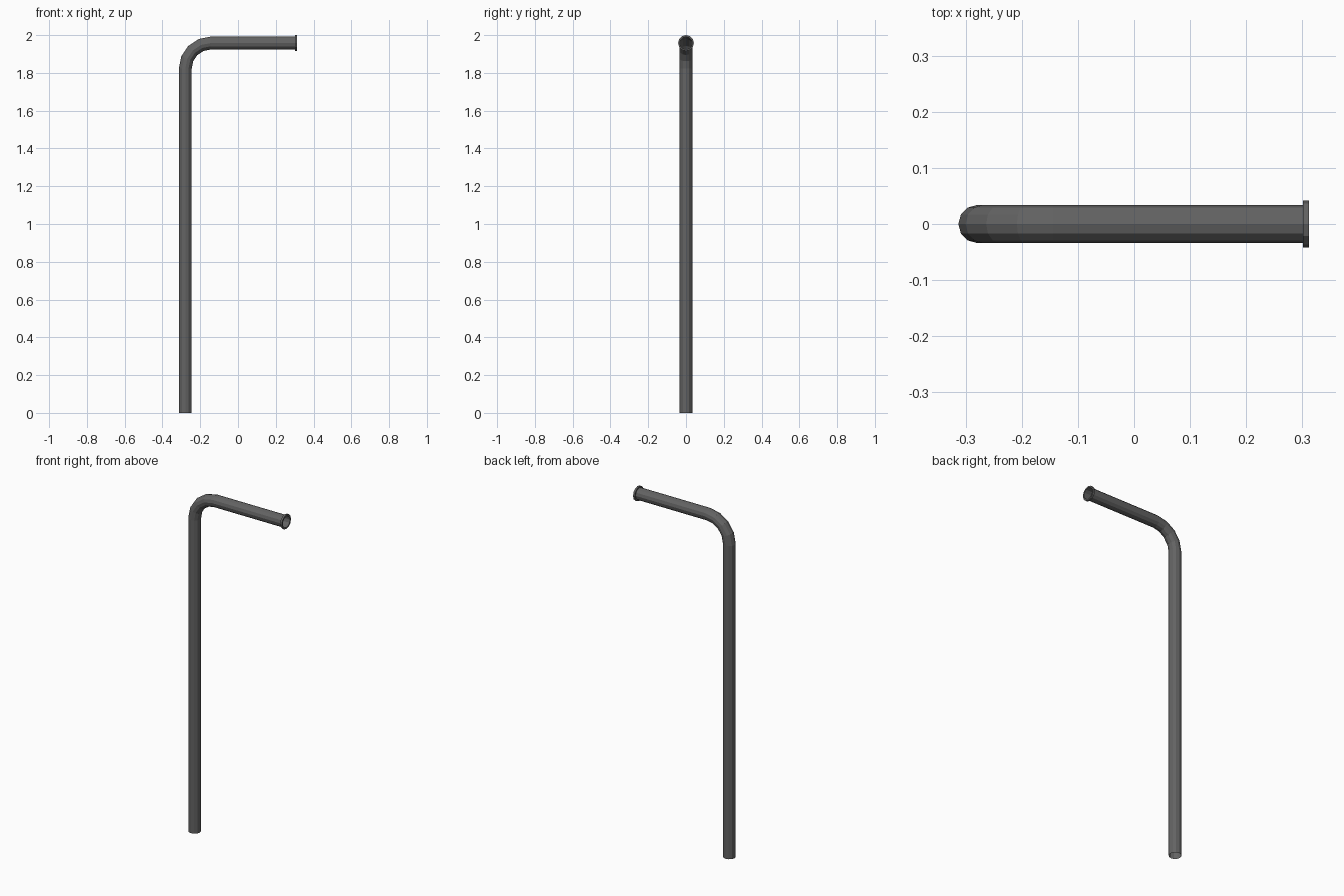
import bpy, bmesh, math
from mathutils import Vector

if "Cube" in bpy.data.objects:
    bpy.data.objects.remove(bpy.data.objects["Cube"])

SIDES = 12
PX, PZ = -0.279, 1.958      # post axis x, arm axis z
R_PIPE, R_LIP, R_BEND = 0.034, 0.042, 0.135
X_END = 0.312

grey = bpy.data.materials.new("dark grey metal")
grey.diffuse_color = (0.125, 0.125, 0.125, 1)
grey.use_nodes = True
grey.node_tree.nodes["Principled BSDF"].inputs["Base Color"].default_value = grey.diffuse_color


def sweep(name, stations, closed=False):
    """Loft rings; each station is (x, z, bend angle, radius)."""
    bm = bmesh.new()
    rings = []
    for x, z, a, r in stations:
        n = Vector((-math.cos(a), 0, math.sin(a)))    # outward of the bend
        ring = []
        for i in range(SIDES):
            t = 2 * math.pi * i / SIDES
            ring.append(bm.verts.new(Vector((x, 0, z)) + n * (r * math.cos(t))
                                     + Vector((0, r * math.sin(t), 0))))
        rings.append(ring)
    pairs = list(zip(rings, rings[1:]))
    if closed:
        pairs.append((rings[-1], rings[0]))
    for a, b in pairs:
        for i in range(SIDES):
            j = (i + 1) % SIDES
            bm.faces.new((a[i], a[j], b[j], b[i]))
    bmesh.ops.recalc_face_normals(bm, faces=bm.faces)
    # an open tube must face away from its axis
    if not closed:
        f = min(bm.faces, key=lambda q: q.calc_center_median().x)
        if f.normal.x > 0:
            bmesh.ops.reverse_faces(bm, faces=bm.faces)
    me = bpy.data.meshes.new(name)
    bm.to_mesh(me)
    bm.free()
    me.materials.append(grey)
    ob = bpy.data.objects.new(name, me)
    bpy.context.collection.objects.link(ob)
    return ob


# Open pipe: post, four-segment elbow, arm
cx, cz = PX + R_BEND, PZ - R_BEND
path = [(PX, 0, 0, R_PIPE)]
for k in range(5):
    a = math.radians(22.5 * k)
    path.append((cx - R_BEND * math.cos(a), cz + R_BEND * math.sin(a), a, R_PIPE))
path.append((X_END - 0.001, PZ, math.pi / 2, R_PIPE))
sweep("bent_pipe", path)

# Raised lip around the open arm end
h = math.pi / 2
sweep("end_lip", [(X_END - 0.011, PZ, h, R_PIPE - 0.001), (X_END - 0.011, PZ, h, R_LIP),
                  (X_END, PZ, h, R_LIP), (X_END, PZ, h, R_PIPE - 0.001)], closed=True)
